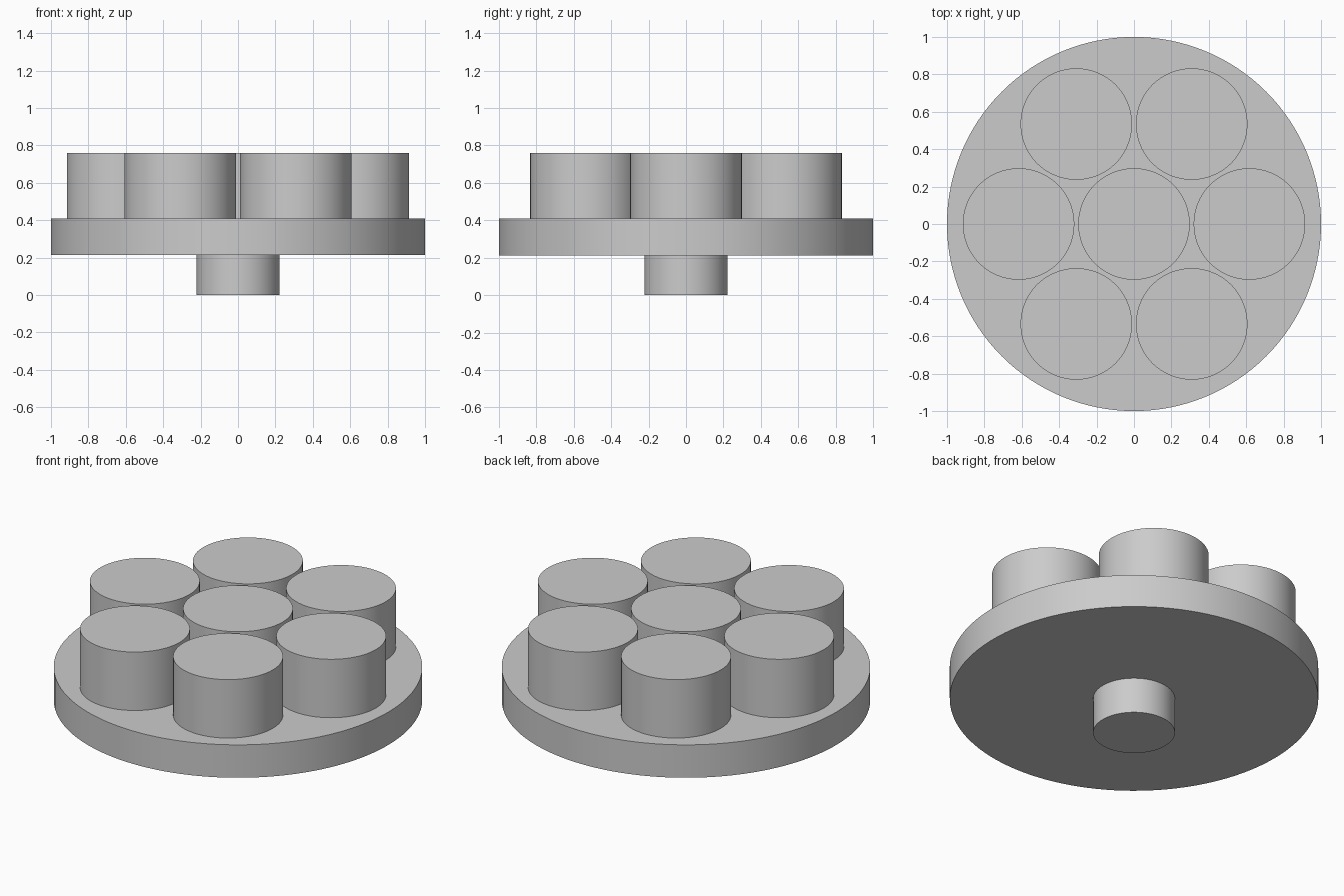
import bpy
import math

if "Cube" in bpy.data.objects:
    bpy.data.objects.remove(bpy.data.objects["Cube"])

grey = bpy.data.materials.new("light_grey")
grey.diffuse_color = (0.6, 0.6, 0.6, 1)
grey.use_nodes = True
grey.node_tree.nodes["Principled BSDF"].inputs["Base Color"].default_value = grey.diffuse_color


def disc(name, radius, z0, z1, x=0, y=0, sides=96):
    """Upright cylinder between two heights."""
    bpy.ops.mesh.primitive_cylinder_add(
        vertices=sides, radius=radius, depth=z1 - z0,
        location=(x, y, (z0 + z1) / 2))
    ob = bpy.context.object
    ob.name = name
    ob.data.materials.append(grey)
    bpy.ops.object.shade_smooth_by_angle(angle=math.radians(30))
    return ob


STEM_TOP, PLATE_TOP, PEG_TOP = 0.213, 0.41, 0.76
PEG_RADIUS, RING_RADIUS = 0.298, 0.617

# Stem under the round plate
disc("stem", 0.222, 0, STEM_TOP)
disc("plate", 1.0, STEM_TOP, PLATE_TOP, sides=128)

# One peg in the middle and six around it
disc("centre_peg", PEG_RADIUS, PLATE_TOP, PEG_TOP)
for i in range(6):
    a = i * math.pi / 3
    disc(f"ring_peg_{i + 1}", PEG_RADIUS, PLATE_TOP, PEG_TOP,
         RING_RADIUS * math.cos(a), RING_RADIUS * math.sin(a))
